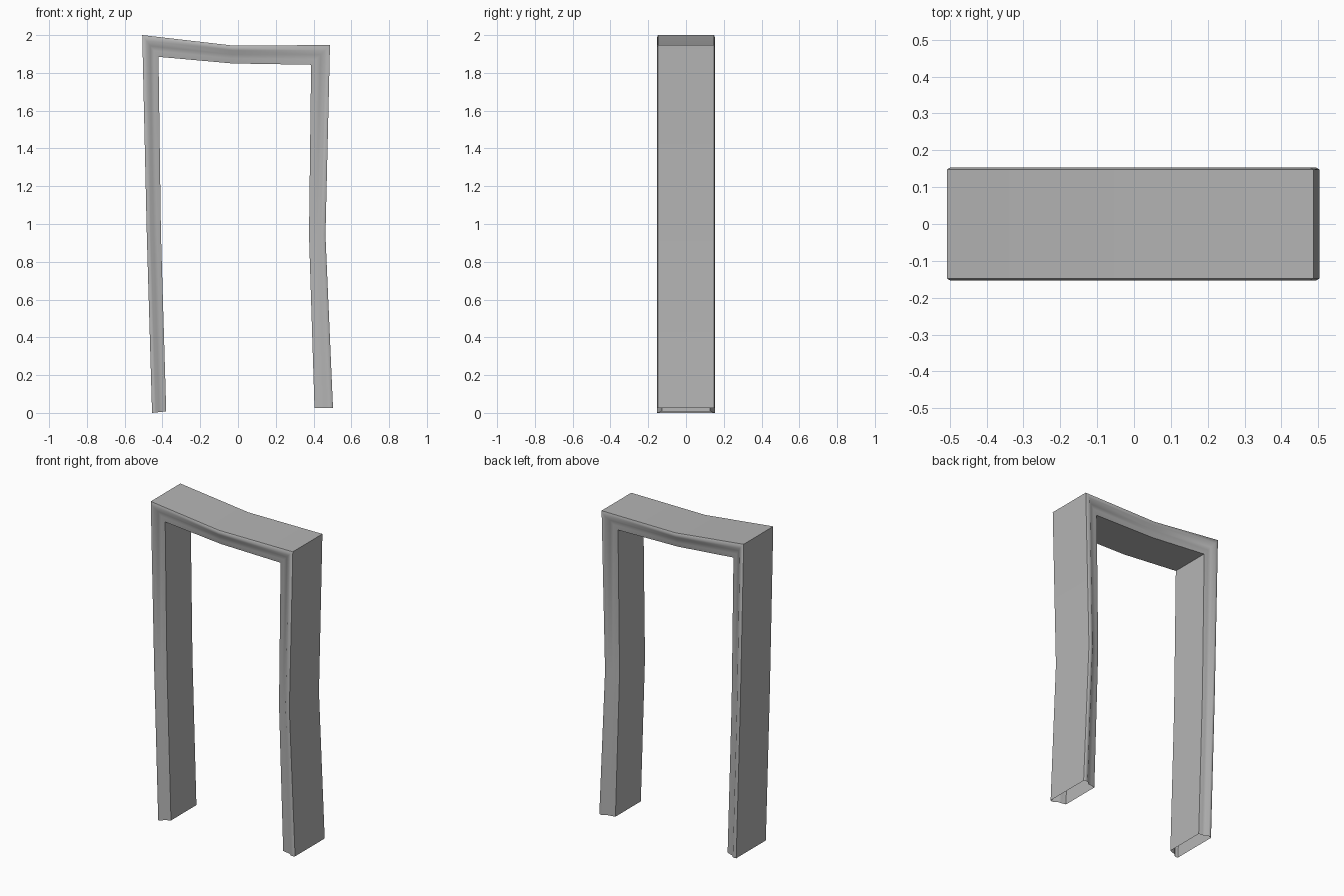
import bpy, bmesh
from mathutils import Vector

if "Cube" in bpy.data.objects:
    bpy.data.objects.remove(bpy.data.objects["Cube"])

# Outer and inner outlines of the crooked frame (x, z), foot to foot
outer = [(-0.455, 0.0), (-0.483, 0.95), (-0.507, 2.0), (-0.03, 1.945),
         (0.487, 1.947), (0.463, 0.94), (0.503, 0.025)]
inner = [(-0.38, 0.008), (-0.408, 0.95), (-0.421, 1.885), (-0.03, 1.85),
         (0.387, 1.843), (0.376, 0.94), (0.405, 0.025)]

# Moulding: fraction from outer to inner edge, half depth
mould = [(0.0, 0.148), (0.09, 0.153), (0.27, 0.152),
         (0.50, 0.135), (0.72, 0.133), (1.0, 0.127)]
profile = [(t, -d) for t, d in mould] + [(t, d) for t, d in reversed(mould)]

# Sweep the closed moulding along the frame, feet left open
bm = bmesh.new()
rings = []
for o, i in zip(outer, inner):
    ring = []
    for t, y in profile:
        p = Vector(o).lerp(Vector(i), t)
        ring.append(bm.verts.new((p.x, y, p.y)))
    rings.append(ring)
n = len(profile)
for a, b in zip(rings, rings[1:]):
    for k in range(n):
        j = (k + 1) % n
        bm.faces.new((a[k], a[j], b[j], b[k]))
bmesh.ops.recalc_face_normals(bm, faces=bm.faces)
# Orient the top surface upward
bm.normal_update()
top = max((f for f in bm.faces if abs(f.normal.z) > 0.9),
          key=lambda f: f.calc_center_median().z)
if top.normal.z < 0:
    bmesh.ops.reverse_faces(bm, faces=bm.faces)
mesh = bpy.data.meshes.new("door_frame")
bm.to_mesh(mesh)
bm.free()

frame = bpy.data.objects.new("door_frame", mesh)
bpy.context.collection.objects.link(frame)
bpy.context.view_layer.objects.active = frame
frame.select_set(True)
bpy.ops.object.shade_smooth_by_angle(angle=0.87)

# Dark grey paint
paint = bpy.data.materials.new("dark_grey")
paint.diffuse_color = (0.46, 0.46, 0.46, 1)
paint.use_nodes = True
paint.node_tree.nodes["Principled BSDF"].inputs["Base Color"].default_value = paint.diffuse_color
mesh.materials.append(paint)
